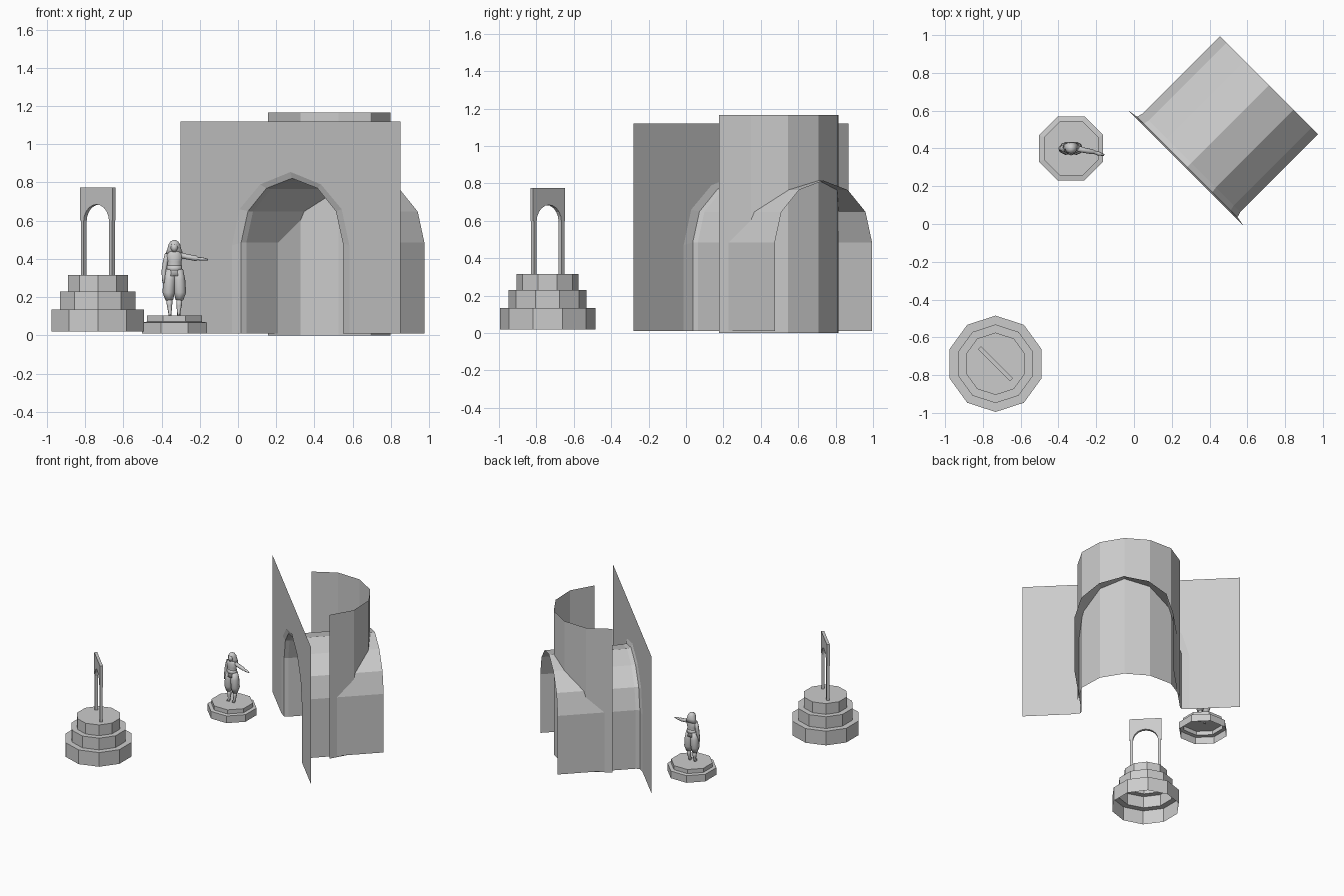
import bpy, bmesh, math
from mathutils import Vector

if "Cube" in bpy.data.objects:
    bpy.data.objects.remove(bpy.data.objects["Cube"])

S = math.sqrt(0.5)


def make(name, verts, faces, smooth=False):
    me = bpy.data.meshes.new(name)
    me.from_pydata(verts, [], faces)
    bm = bmesh.new()
    bm.from_mesh(me)
    bmesh.ops.recalc_face_normals(bm, faces=bm.faces)
    bm.to_mesh(me)
    bm.free()
    for p in me.polygons:
        p.use_smooth = smooth
    ob = bpy.data.objects.new(name, me)
    bpy.context.collection.objects.link(ob)
    return ob


def place(c, u, v, z):
    """Diagonal frame: u along the wall, v towards its back."""
    return (c[0] + (u + v) * S, c[1] + (v - u) * S, z)


def mirrored(half):
    """Half profile from the left foot to the apex -> full profile."""
    return [(-u, z) for u, z in half] + [(u, z) for u, z in half[-2::-1]]


def strips(rows, closed=False):
    """Quads between consecutive rows of equal length."""
    n = len(rows[0])
    verts = [p for r in rows for p in r]
    faces = []
    for i in range(len(rows) - 1):
        for j in range(n if closed else n - 1):
            k = (j + 1) % n
            faces.append((i * n + j, i * n + k, (i + 1) * n + k, (i + 1) * n + j))
    return verts, faces


def tiers(name, c, sides, phase, profile):
    rows = [[(c[0] + r * math.cos(phase + k * math.tau / sides),
              c[1] + r * math.sin(phase + k * math.tau / sides), z)
             for k in range(sides)] for r, z in profile]
    v, f = strips(rows, True)
    f.append(tuple(range(len(v) - sides, len(v))))
    return make(name, v, f)


def limb(name, pts, sides=8):
    """Tapered tube: pts are (x, y, z, half width, half depth)."""
    rows = []
    P = [Vector(p[:3]) for p in pts]
    for i, p in enumerate(pts):
        d = (P[min(i + 1, len(P) - 1)] - P[max(i - 1, 0)]).normalized()
        a = Vector((0, 1, 0)).cross(d).normalized()
        b = d.cross(a)
        rows.append([P[i] + a * p[3] * math.cos(t) + b * p[4] * math.sin(t)
                     for t in (k * math.tau / sides for k in range(sides))])
    v, f = strips(rows, True)
    n = len(v)
    f += [tuple(range(sides)), tuple(range(n - sides, n))]
    return make(name, v, f, True)


# Facade: thin diagonal wall with an arched opening
W = (0.275, 0.295)
outer = mirrored([(0.435, 0.01), (0.435, 0.47), (0.378, 0.66), (0.225, 0.79), (0, 0.855)])
mid = mirrored([(0.376, 0.01), (0.376, 0.485), (0.325, 0.65), (0.188, 0.77), (0, 0.822)])
inner = mirrored([(0.3675, 0.01), (0.3675, 0.485), (0.318, 0.648), (0.184, 0.765), (0, 0.815)])
outline = [(-0.813, 0.01)] + outer + [(0.813, 0.01), (0.813, 1.12), (-0.813, 1.12)]
make("facade_wall", [place(W, u, 0, z) for u, z in outline], [tuple(range(len(outline)))])

# Arch trim and vaulted passage behind the opening
make("arch_trim", *strips([[place(W, u, v, z) for u, z in prof]
                           for prof, v in ((outer, 0), (mid, 0.01), (inner, 0.04))]))
make("vault", *strips([[place(W, u, v, z) for u, z in inner] for v in (0.04, 0.622)]))

# Tall faceted apse passing through the vault
apse = [(-0.383, 0.216), (-0.332, 0.405), (-0.187, 0.54), (0, 0.586),
        (0.187, 0.54), (0.332, 0.405), (0.383, 0.216)]
make("apse", *strips([[place(W, u, v, z) for u, v in apse] for z in (0, 1.165)]))

# Stepped ten-sided platform
G = (-0.733, -0.74)
tiers("stepped_platform", G, 10, math.pi / 2,
      [(0.255, 0.02), (0.255, 0.135), (0.208, 0.135), (0.208, 0.23), (0.165, 0.23), (0.165, 0.317)])

# Small gate: arched slab on two slim legs
hole = [(-0.094, 0.31)] + [(-0.094 * math.cos(k * math.pi / 10),
                           0.595 + 0.09 * math.sin(k * math.pi / 10)) for k in range(11)] + [(0.094, 0.31)]
slab = ([(-0.115, 0.31)] + hole + [(0.115, 0.31), (0.115, 0.6), (0.12, 0.6),
        (0.12, 0.775), (-0.12, 0.775), (-0.12, 0.6), (-0.115, 0.6)])
v, f = strips([[place(G, u, w, z) for u, z in slab] for w in (-0.011, 0.011)], True)
n = len(slab)
make("gate_arch", v, f + [tuple(range(n)), tuple(range(n, 2 * n))])

# Octagonal statue base
tiers("statue_base", (-0.333, 0.4), 8, math.pi / 8,
      [(0.184, 0.01), (0.184, 0.068), (0.156, 0.072), (0.156, 0.105)])

# Statue: legs and boots
X, Y = -0.333, 0.4
for s, side in ((-1, "left"), (1, "right")):
    limb(side + "_trouser", [(X + s * 0.02, Y, 0.345, 0.026, 0.026), (X + s * 0.025, Y, 0.29, 0.032, 0.034),
                             (X + s * 0.03, Y, 0.225, 0.032, 0.034), (X + s * 0.026, Y, 0.185, 0.02, 0.023)])
    limb(side + "_boot", [(X + s * 0.026, Y, 0.19, 0.016, 0.017), (X + s * 0.025, Y, 0.155, 0.014, 0.016),
                          (X + s * 0.023, Y - 0.004, 0.125, 0.009, 0.012),
                          (X + s * 0.023, Y - 0.016, 0.104, 0.008, 0.02)])

# Statue: torso, sash, hood and face
limb("torso", [(X, Y, 0.31, 0.047, 0.034), (X, Y, 0.345, 0.036, 0.028), (X, Y, 0.385, 0.037, 0.028),
               (X, Y, 0.42, 0.047, 0.03), (X, Y, 0.437, 0.032, 0.024), (X, Y, 0.452, 0.014, 0.014)], 10)
limb("sash", [(X, Y, 0.337, 0.041, 0.033), (X, Y, 0.365, 0.039, 0.031)], 10)
limb("hood", [(X, Y + 0.008, 0.425, 0.047, 0.028), (X, Y + 0.006, 0.452, 0.036, 0.028),
              (X, Y, 0.475, 0.031, 0.03), (X, Y, 0.491, 0.021, 0.022), (X, Y, 0.499, 0.007, 0.008)], 10)
limb("face", [(X, Y - 0.018, 0.438, 0.01, 0.01), (X, Y - 0.02, 0.456, 0.019, 0.017),
              (X, Y - 0.017, 0.477, 0.017, 0.017)])

# Statue: hanging arm and pointing arm
limb("hanging_arm", [(X - 0.035, Y, 0.428, 0.014, 0.016), (X - 0.046, Y, 0.385, 0.014, 0.016),
                     (X - 0.054, Y, 0.335, 0.013, 0.014), (X - 0.056, Y - 0.008, 0.305, 0.009, 0.01),
                     (X - 0.055, Y - 0.012, 0.275, 0.007, 0.01)])
limb("pointing_arm", [(X + 0.03, Y, 0.42, 0.015, 0.016), (X + 0.07, Y - 0.01, 0.411, 0.014, 0.014),
                      (X + 0.115, Y - 0.018, 0.403, 0.014, 0.013), (X + 0.122, Y - 0.02, 0.402, 0.008, 0.009),
                      (X + 0.145, Y - 0.027, 0.4, 0.009, 0.011), (X + 0.175, Y - 0.035, 0.397, 0.004, 0.005)])
